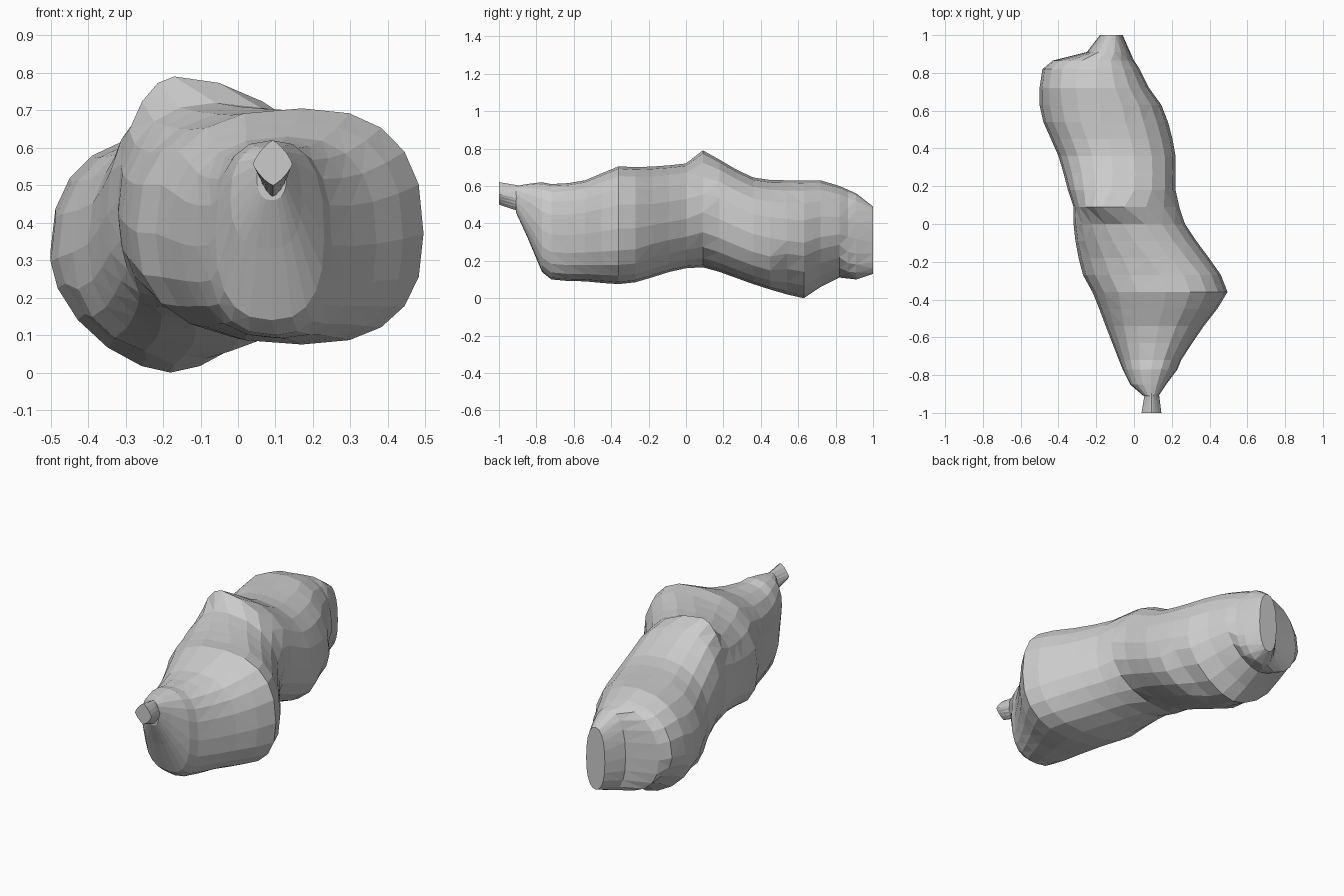
import bpy, bmesh, math

if "Cube" in bpy.data.objects:
    bpy.data.objects.remove(bpy.data.objects["Cube"])

SIDES = 20


def squareness(y):
    """(upper, lower) section exponents: boxy front, peaked middle, keeled rear."""
    if y < -0.2:
        return 2.5, 2.5
    if abs(y - 0.09) < 0.03:
        return 1.9, 2.3
    if 0.5 < y < 0.85:
        return 2.3, 1.65
    return 2.3, 2.3


def ring(y, xl, xr, zb, zt, xc, p=None):
    """Lopsided rounded section: four quarter superellipses around (xc, zm)."""
    zm = zb + 0.47 * (zt - zb)
    upper, lower = (p, p) if p else squareness(y)
    pts = []
    for i in range(SIDES):
        a = 2 * math.pi * i / SIDES
        c, s = math.cos(a), math.sin(a)
        e = 2 / (upper if s > 0 else lower)
        u = math.copysign(abs(c) ** e, c)
        v = math.copysign(abs(s) ** e, s)
        x = xc + u * ((xr - xc) if u > 0 else (xc - xl))
        z = zm + v * ((zt - zm) if v > 0 else (zm - zb))
        pts.append((x, y, z))
    return pts


def refine(keys):
    """Add a cubic midpoint wherever two key sections are far apart."""
    out = [keys[0]]
    for k in range(1, len(keys)):
        a, b = keys[k - 1], keys[k]
        if b[0] - a[0] > 0.12:
            before, after = keys[max(k - 2, 0)], keys[min(k + 1, len(keys) - 1)]
            h = b[0] - a[0]
            mid = [(a[0] + b[0]) / 2]
            for j in range(1, len(a)):
                ta = (b[j] - before[j]) / (b[0] - before[0])
                tb = (after[j] - a[j]) / (after[0] - a[0])
                mid.append((a[j] + b[j]) / 2 + h * (ta - tb) / 8)
            out.append(mid)
        out.append(b)
    return out


def loft(name, sections):
    bm = bmesh.new()
    rings = [[bm.verts.new(co) for co in ring(*s)] for s in sections]
    for a, b in zip(rings, rings[1:]):
        for i in range(SIDES):
            j = (i + 1) % SIDES
            bm.faces.new((a[i], a[j], b[j], b[i]))
    bm.faces.new(rings[0])
    bm.faces.new(rings[-1])
    bmesh.ops.recalc_face_normals(bm, faces=bm.faces)
    # faceted triangles like a coarse sculpt
    bmesh.ops.triangulate(bm, faces=bm.faces[:])
    mesh = bpy.data.meshes.new(name)
    bm.to_mesh(mesh)
    bm.free()
    obj = bpy.data.objects.new(name, mesh)
    bpy.context.collection.objects.link(obj)


# Lumpy body, front to back: y, left, right, bottom, top, crest x
loft("body", refine([
    (-0.91, 0.05, 0.13, 0.46, 0.60, 0.09),
    (-0.85, -0.02, 0.17, 0.33, 0.61, 0.09),
    (-0.77, -0.06, 0.23, 0.14, 0.62, 0.09),
    (-0.72, -0.08, 0.25, 0.10, 0.61, 0.10),
    (-0.54, -0.15, 0.37, 0.09, 0.63, 0.13),
    (-0.36, -0.22, 0.495, 0.075, 0.705, 0.17),
    (-0.27, -0.27, 0.46, 0.085, 0.70, 0.14),
    (-0.09, -0.31, 0.33, 0.14, 0.71, 0.00),
    (0.00, -0.32, 0.27, 0.16, 0.72, -0.06),
    (0.09, -0.32, 0.24, 0.165, 0.79, -0.17),
    (0.18, -0.35, 0.22, 0.14, 0.74, -0.12),
    (0.36, -0.40, 0.22, 0.075, 0.645, -0.12),
    (0.54, -0.48, 0.18, 0.02, 0.63, -0.17),
    (0.63, -0.50, 0.145, 0.00, 0.63, -0.18),
    (0.72, -0.50, 0.08, 0.06, 0.63, -0.20),
    (0.82, -0.485, 0.03, 0.11, 0.60, -0.20),
    (0.865, -0.43, 0.00, 0.105, 0.58, -0.19),
    (0.91, -0.25, -0.02, 0.10, 0.56, -0.15),
    (1.00, -0.18, -0.06, 0.13, 0.49, -0.12),
]))

# Small flared nub at the front
loft("front_nub", [
    (-1.00, 0.04, 0.145, 0.50, 0.62, 0.093, 1.3),
    (-0.88, 0.06, 0.13, 0.46, 0.60, 0.093, 1.5),
])
